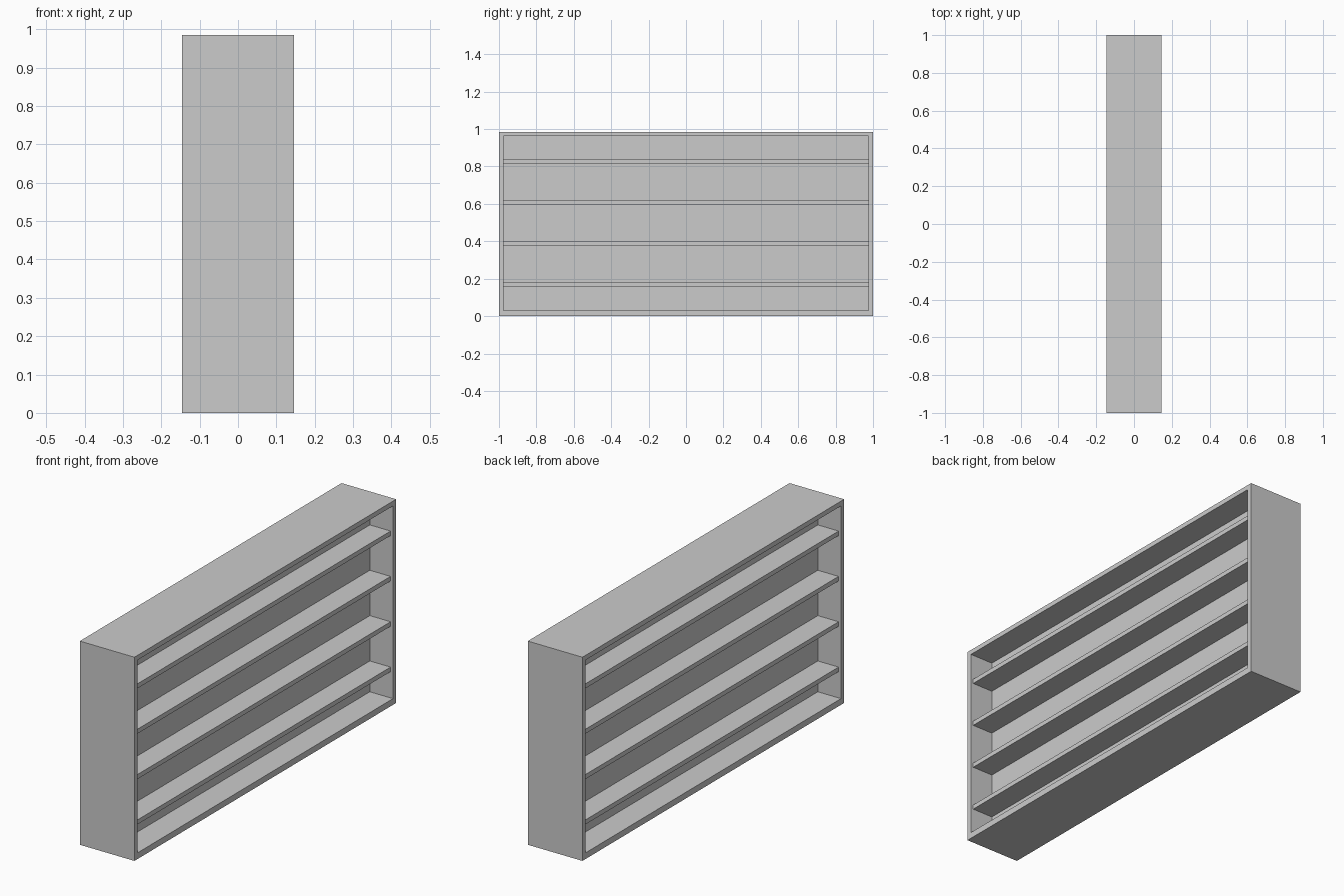
import bpy, bmesh

if "Cube" in bpy.data.objects:
    bpy.data.objects.remove(bpy.data.objects["Cube"])

DEPTH, WIDTH, HEIGHT = 0.292, 2.0, 0.985
WALL = 0.024            # thickness of the outer frame sides
FLOOR, CEIL = 0.030, 0.962
PANEL = 0.022           # half thickness of the central divider
SHELF_FRONT = 0.133     # shelves sit slightly behind the frame edge
INNER = WIDTH / 2 - WALL


def finish(name, bm):
    bmesh.ops.recalc_face_normals(bm, faces=bm.faces)
    mesh = bpy.data.meshes.new(name)
    bm.to_mesh(mesh)
    bm.free()
    obj = bpy.data.objects.new(name, mesh)
    bpy.context.collection.objects.link(obj)
    return obj


def box(name, x0, x1, y0, y1, z0, z1):
    bm = bmesh.new()
    bmesh.ops.create_cube(bm, size=1)
    for v in bm.verts:
        v.co.x = x1 if v.co.x > 0 else x0
        v.co.y = y1 if v.co.y > 0 else y0
        v.co.z = z1 if v.co.z > 0 else z0
    return finish(name, bm)


def rect(half, z0, z1):
    return [(-half, z0), (half, z0), (half, z1), (-half, z1)]


# Outer frame: a rectangular ring extruded through the depth, open on both sides
bm = bmesh.new()
loops = [[bm.verts.new((x, y, z)) for y, z in pts]
         for x, pts in ((-DEPTH / 2, rect(WIDTH / 2, 0, HEIGHT)),
                        (DEPTH / 2, rect(WIDTH / 2, 0, HEIGHT)),
                        (DEPTH / 2, rect(INNER, FLOOR, CEIL)),
                        (-DEPTH / 2, rect(INNER, FLOOR, CEIL)))]
for i in range(4):
    a, b = loops[i], loops[(i + 1) % 4]
    for j in range(4):
        k = (j + 1) % 4
        bm.faces.new((a[j], a[k], b[k], b[j]))
finish("outer_frame", bm)

# Central divider panel
box("divider_panel", -PANEL, PANEL, -INNER, INNER, FLOOR, CEIL)

# Four shelves on each side of the divider
for i in range(4):
    z = 0.168 + i * 0.2193
    for side, s in (("right", 1), ("left", -1)):
        x0, x1 = sorted((s * PANEL, s * SHELF_FRONT))
        box(f"shelf_{side}_{i + 1}", x0, x1, -INNER, INNER, z - 0.011, z + 0.011)
